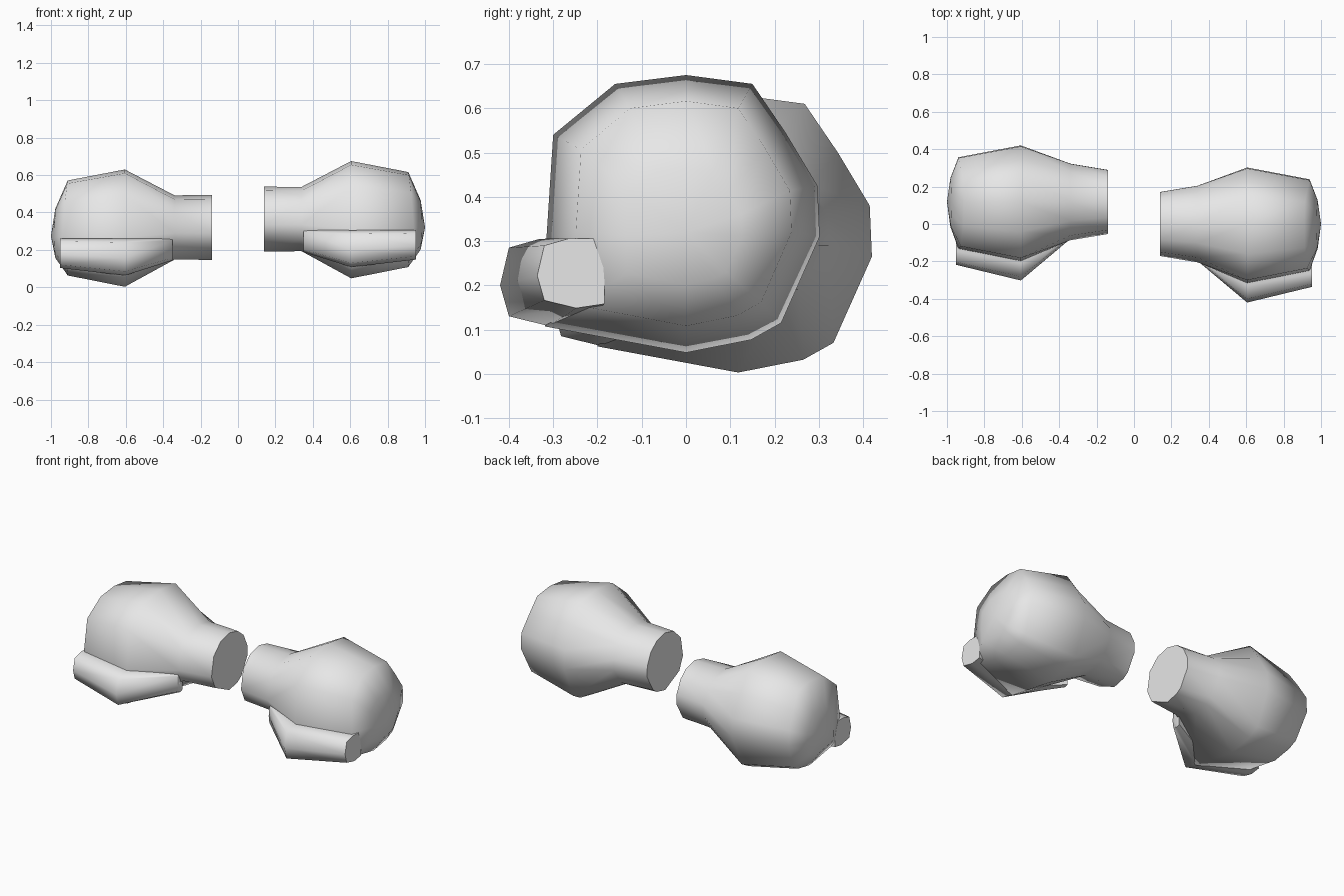
import bpy
import bmesh
import math
from mathutils import Vector

cube = bpy.data.objects.get("Cube")
if cube:
    bpy.data.objects.remove(cube, do_unlink=True)

# Single padding colour, one-sided so the rim shell only shows at the outline
grey = bpy.data.materials.new("light grey leather")
grey.use_nodes = True
grey.diffuse_color = (0.8, 0.8, 0.8, 1)
grey.node_tree.nodes["Principled BSDF"].inputs["Base Color"].default_value = (0.8, 0.8, 0.8, 1)
grey.use_backface_culling = True

CENTRE_Z = 0.365
PADDING = 0.012

# Widest section of the fist (y, z), clockwise from the top
FIST = [(0, .675), (.15, .655), (.225, .545), (.297, .425), (.302, .31), (.215, .115),
        (.147, .077), (0, .048), (-.318, .107), (-.315, .31), (-.30, .54), (-.16, .655)]
# Widest section of the thumb (y, z)
THUMB = [(-.23, .305), (-.33, .305), (-.40, .285), (-.42, .20),
         (-.40, .13), (-.31, .108), (-.23, .12)]


def wrist_ring(x, ry, rz):
    ring = []
    for y, z in FIST:
        d = Vector((y, z - CENTRE_Z)).normalized()
        ring.append((x, ry * d.x, CENTRE_Z + rz * d.y))
    return ring


def scaled_ring(section, x, sy, sz, pivot, shift=(0, 0), bulge=0):
    """Section scaled about a pivot; bulge pulls its top and bottom back in x."""
    return [(x - bulge * abs(z - pivot[1]),
             pivot[0] + shift[0] + (y - pivot[0]) * sy,
             pivot[1] + shift[1] + (z - pivot[1]) * sz) for y, z in section]


def loft(name, rings, side, pole=None, rim=False):
    """Skin the rings, close both ends, and place on the given side."""
    bm = bmesh.new()
    offset = Vector((0, 0, 0)) if side > 0 else Vector((0, .118, -.045))

    def place(p):
        return bm.verts.new(Vector((p[0] * side, p[1], p[2])) + offset)

    loops = [[place(p) for p in ring] for ring in rings]
    n = len(loops[0])
    for a, b in zip(loops, loops[1:]):
        for i in range(n):
            j = (i + 1) % n
            bm.faces.new((a[i], a[j], b[j], b[i]))
    bm.faces.new(loops[0])
    if pole:
        tip = place(pole)
        for i in range(n):
            bm.faces.new((loops[-1][i], loops[-1][(i + 1) % n], tip))
    else:
        bm.faces.new(loops[-1])
    bmesh.ops.recalc_face_normals(bm, faces=bm.faces)
    bm.normal_update()
    if rim:
        bmesh.ops.reverse_faces(bm, faces=bm.faces)
    else:
        # The padded surface sits just inside the rim shell
        moves = [(v, v.normal.copy()) for v in bm.verts]
        for v, normal in moves:
            v.co -= Vector((0, normal.y, normal.z)) * PADDING
    for f in bm.faces:
        f.smooth = True
    mesh = bpy.data.meshes.new(name)
    bm.to_mesh(mesh)
    bm.free()
    mesh.set_sharp_from_angle(angle=math.radians(62))
    mesh.materials.append(grey)
    obj = bpy.data.objects.new(name, mesh)
    bpy.context.collection.objects.link(obj)


fist_pivot = (0, CENTRE_Z)
thumb_pivot = (-.30, .21)

# Cuff, flare, widest knuckles, finger front, nose
fist_rings = [
    wrist_ring(.14, .174, .173),
    wrist_ring(.34, .208, .172),
    scaled_ring(FIST, .605, 1, 1, fist_pivot),
    scaled_ring(FIST, .945, .79, .81, fist_pivot, bulge=.11),
    scaled_ring(FIST, .983, .42, .42, fist_pivot, shift=(0, -.03), bulge=.02),
]
# Thumb tapering into the cuff, widest joint, blunt end
thumb_rings = [
    scaled_ring(THUMB, .35, .3, .6, thumb_pivot, shift=(.13, .04)),
    scaled_ring(THUMB, .605, 1, 1, thumb_pivot),
    scaled_ring(THUMB, .952, .8, .8, thumb_pivot, shift=(.06, .02)),
]

for side, label in ((1, "left"), (-1, "right")):
    for rim in (False, True):
        suffix = "_rim" if rim else ""
        loft(label + "_glove_fist" + suffix, fist_rings, side, pole=(1, 0, .32), rim=rim)
        loft(label + "_glove_thumb" + suffix, thumb_rings, side, rim=rim)
